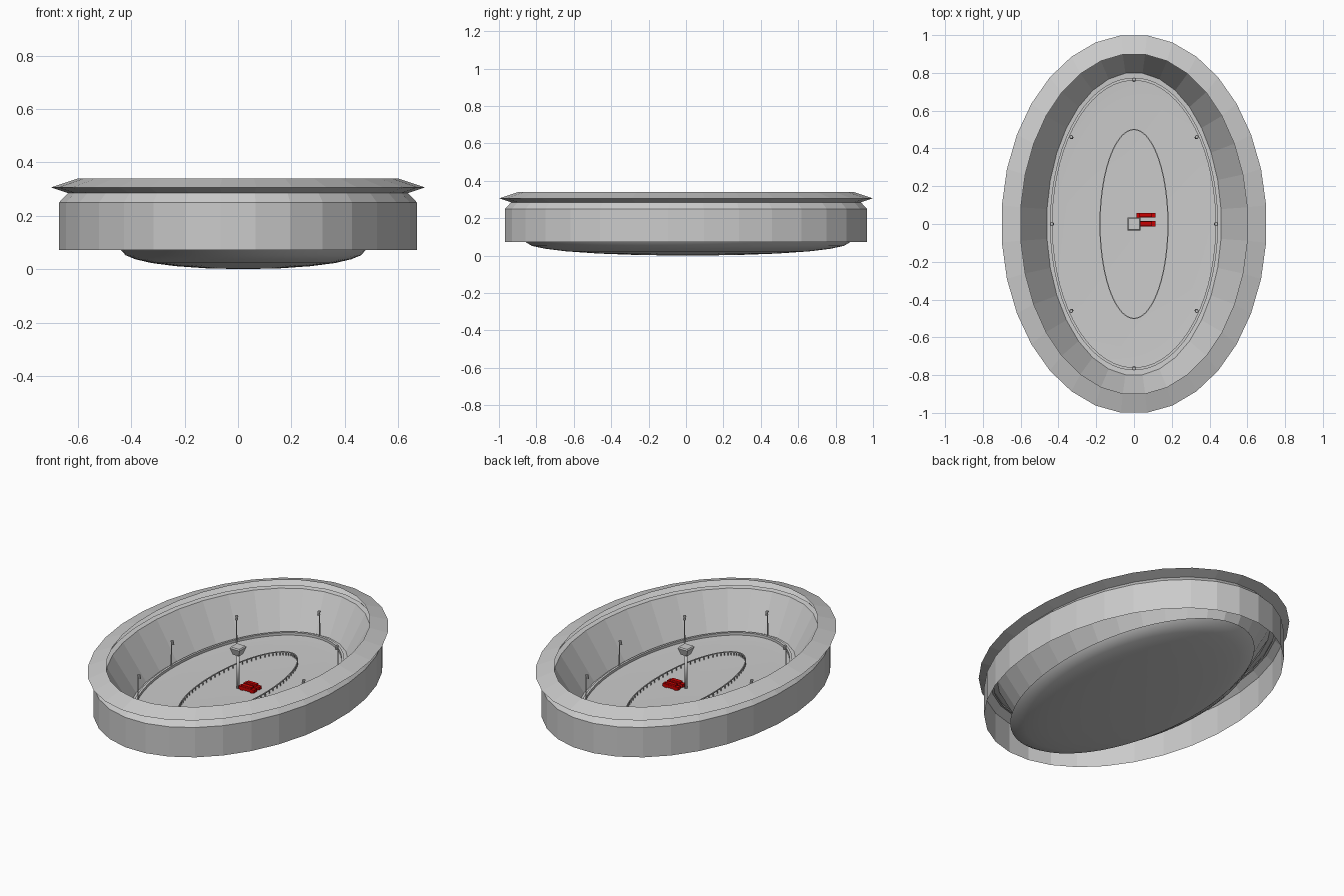
import bpy, bmesh, math

if "Cube" in bpy.data.objects:
    bpy.data.objects.remove(bpy.data.objects["Cube"])

red = bpy.data.materials.new("red_paint")
red.diffuse_color = (0.6, 0.0, 0.0, 1)
red.use_nodes = True
red.node_tree.nodes["Principled BSDF"].inputs["Base Color"].default_value = red.diffuse_color
FLOOR = 0.073


def finish(bm, name, smooth=False, mat=None):
    me = bpy.data.meshes.new(name)
    bm.to_mesh(me)
    bm.free()
    ob = bpy.data.objects.new(name, me)
    bpy.context.collection.objects.link(ob)
    for p in me.polygons:
        p.use_smooth = smooth
    if mat:
        me.materials.append(mat)
    return ob


def oval(name, profile, n=32, centre=(0, 0), smooth=False, closed=False):
    """Sweep a profile of (x radius, y radius, z) around an oval."""
    bm = bmesh.new()
    rings = []
    for rx, ry, z in profile:
        if rx == 0:
            rings.append([bm.verts.new((centre[0], centre[1], z))] * n)
            continue
        ring = []
        for i in range(n):
            a = 2 * math.pi * (i + 0.5) / n
            ring.append(bm.verts.new((centre[0] + rx * math.cos(a),
                                      centre[1] + ry * math.sin(a), z)))
        rings.append(ring)
    pairs = list(zip(rings, rings[1:]))
    if closed:
        pairs.append((rings[-1], rings[0]))
    for r, s in pairs:
        for i in range(n):
            j = (i + 1) % n
            bm.faces.new(list(dict.fromkeys((r[i], r[j], s[j], s[i]))))
    return finish(bm, name, smooth)


def add_box(bm, x0, x1, y0, y1, z0, z1):
    res = bmesh.ops.create_cube(bm, size=1)
    for v in res["verts"]:
        v.co = ((x0 + x1) / 2 + v.co.x * (x1 - x0),
                (y0 + y1) / 2 + v.co.y * (y1 - y0),
                (z0 + z1) / 2 + v.co.z * (z1 - z0))


def add_cone(bm, x, y, z0, z1, r0, r1, n=8, turn=0):
    res = bmesh.ops.create_cone(bm, cap_ends=True, segments=n,
                                radius1=r0, radius2=r1, depth=z1 - z0)
    c, s = math.cos(turn), math.sin(turn)
    for v in res["verts"]:
        v.co = (x + v.co.x * c - v.co.y * s, y + v.co.x * s + v.co.y * c,
                v.co.z + (z0 + z1) / 2)


# Outer wall, open underneath, with its tapered top
oval("outer_wall", [(0.673, 0.973, 0.072), (0.673, 0.973, 0.25),
                    (0.63, 0.93, 0.295), (0.602, 0.902, 0.29)])

# Sloping stands
oval("stands", [(0.602, 0.902, 0.29), (0.46, 0.80, 0.075)])

# Roof ring: two shallow cones meeting at the outer rim
oval("roof_ring", [(0.602, 0.902, 0.34), (0.703, 1.004, 0.306),
                   (0.625, 0.925, 0.28)])

# Rounded underside
base = [(0, 0), (0.3, 0.003), (0.55, 0.011), (0.75, 0.023), (0.88, 0.037),
        (0.96, 0.052), (1, 0.073)]
oval("base_bowl", [(0.46 * r, 0.87 * r, z) for r, z in base], 64,
     (0.02, 0.01), True)

# Slightly dished ground
oval("ground", [(0.47, 0.81, 0.08), (0.43, 0.76, 0.077), (0.36, 0.66, FLOOR),
                (0, 0, FLOOR)], 64, (0, 0), True)


# Railings on posts
def railing(name, rx, ry, height, posts):
    w = 0.003
    z = FLOOR + height
    oval(name + "_rail", [(rx - w, ry - w, z - 0.005), (rx + w, ry + w, z - 0.005),
                          (rx + w, ry + w, z), (rx - w, ry - w, z)], 64, closed=True)
    bm = bmesh.new()
    for i in range(posts):
        a = 2 * math.pi * i / posts
        x, y = rx * math.cos(a), ry * math.sin(a)
        add_box(bm, x - 0.002, x + 0.002, y - 0.002, y + 0.002, FLOOR, z - 0.003)
    finish(bm, name + "_posts")


railing("inner", 0.18, 0.50, 0.022, 80)
oval("outer_kerb", [(0.445, 0.775, FLOOR), (0.445, 0.775, 0.092),
                    (0.432, 0.76, 0.092), (0.432, 0.76, FLOOR)], 64)

# Eight lamp posts with small inward heads
bm = bmesh.new()
spots = [(0.44, 0), (-0.44, 0), (0, 0.77), (0, -0.77)]
spots += [(sx * 0.335, sy * 0.465) for sx in (1, -1) for sy in (1, -1)]
for x, y in spots:
    d = math.hypot(x, y)
    hx, hy = x - 0.009 * x / d, y - 0.009 * y / d
    add_cone(bm, x, y, FLOOR, 0.235, 0.004, 0.003)
    add_cone(bm, (x + hx) / 2, (y + hy) / 2, 0.235, 0.241, 0.01, 0.008)
    add_cone(bm, hx, hy, 0.218, 0.236, 0.009, 0.005)
finish(bm, "lamp_posts")

# Central pole with a flared four-sided display
bm = bmesh.new()
add_cone(bm, 0, 0, FLOOR, 0.28, 0.008, 0.008, 12)
finish(bm, "display_pole", True)
bm = bmesh.new()
add_cone(bm, 0, 0, 0.275, 0.315, 0.028, 0.047, 4, math.pi / 4)
add_cone(bm, 0, 0, 0.315, 0.322, 0.047, 0.04, 4, math.pi / 4)
finish(bm, "display_box")

# Two red vehicles side by side
for i, (y0, y1) in enumerate([(-0.013, 0.015), (0.035, 0.059)]):
    bm = bmesh.new()
    add_box(bm, 0.012, 0.114, y0, y1, FLOOR + 0.004, 0.095)
    add_box(bm, 0.03, 0.095, y0 + 0.002, y1 - 0.002, 0.095, 0.105)
    for x in (0.03, 0.096):
        add_box(bm, x - 0.007, x + 0.007, y0 + 0.001, y1 - 0.001, FLOOR, FLOOR + 0.008)
    finish(bm, "vehicle_%d" % (i + 1), mat=red)
